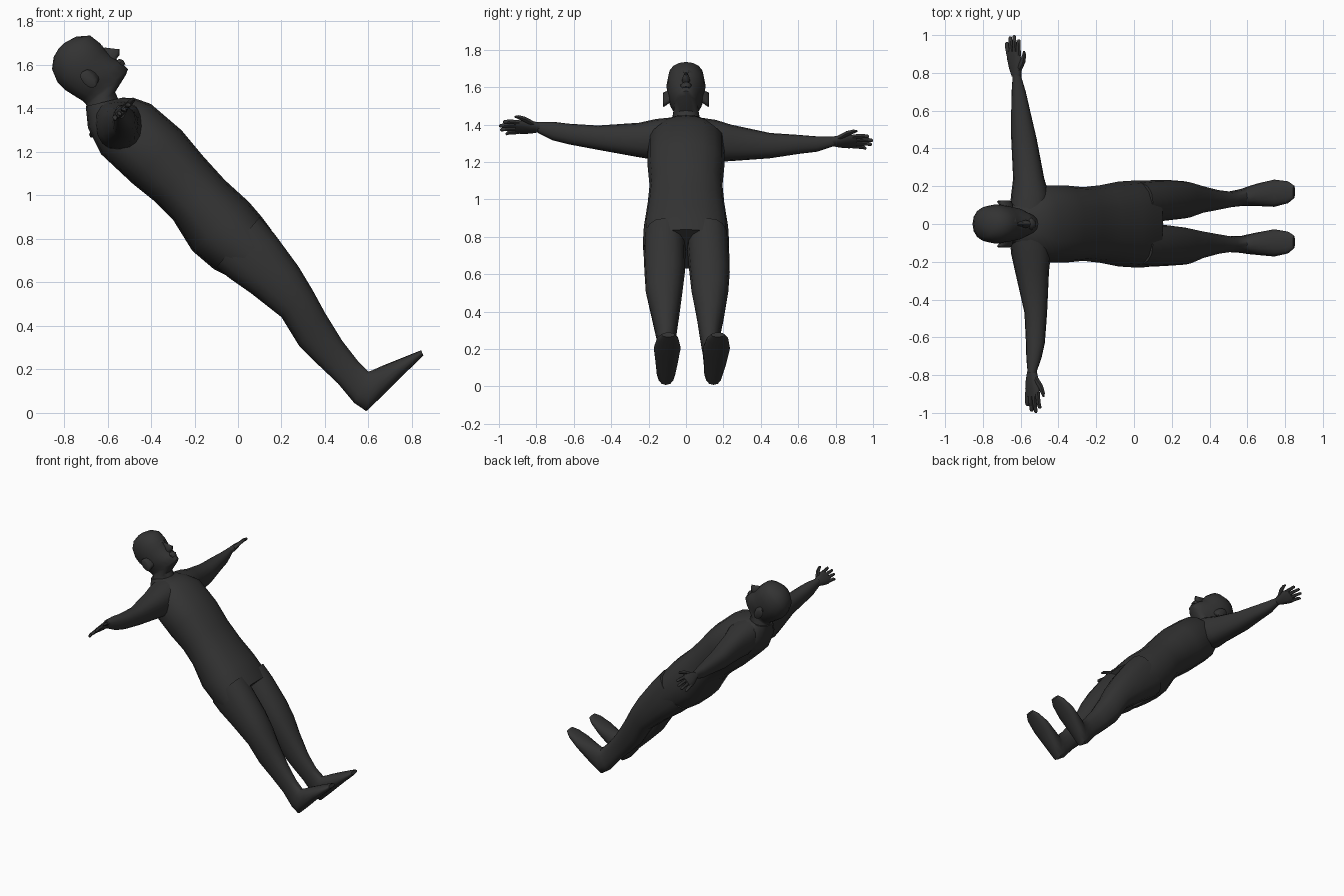
import bpy
import bmesh
import math
from mathutils import Vector

default_cube = bpy.data.objects.get("Cube")
if default_cube:
    bpy.data.objects.remove(default_cube)

# One dark colour for the whole figure
charcoal = bpy.data.materials.new("charcoal")
charcoal.use_nodes = True
charcoal.diffuse_color = (0.033, 0.033, 0.033, 1)
charcoal.node_tree.nodes["Principled BSDF"].inputs["Base Color"].default_value = charcoal.diffuse_color

# Directions of the leaning body
FORWARD = Vector((0.72, 0, 0.69))
UPWARD = Vector((-0.69, 0, 0.72))


def loft(name, rings, sides=16, power=0.85, angle=50):
    """Skin a closed tube over rings given as (centre, half_axis_a, half_axis_b)."""
    mesh = bpy.data.meshes.new(name)
    bm = bmesh.new()
    loops = []
    for centre, half_a, half_b in rings:
        loop = []
        for step in range(sides):
            turn = math.tau * step / sides
            c, s = math.cos(turn), math.sin(turn)
            along_a = math.copysign(abs(c) ** power, c)
            along_b = math.copysign(abs(s) ** power, s)
            loop.append(bm.verts.new(centre + half_a * along_a + half_b * along_b))
        loops.append(loop)
    for lower, upper in zip(loops, loops[1:]):
        for i in range(sides):
            j = (i + 1) % sides
            bm.faces.new((lower[i], lower[j], upper[j], upper[i]))
    bm.faces.new(loops[0])
    bm.faces.new(loops[-1])
    bmesh.ops.recalc_face_normals(bm, faces=bm.faces[:])
    bm.to_mesh(mesh)
    bm.free()
    mesh.materials.append(charcoal)
    obj = bpy.data.objects.new(name, mesh)
    bpy.context.collection.objects.link(obj)
    bpy.ops.object.select_all(action="DESELECT")
    bpy.context.view_layer.objects.active = obj
    obj.select_set(True)
    bpy.ops.object.shade_smooth_by_angle(angle=math.radians(angle))
    return obj


def slice_ring(front_x, front_z, back_x, back_z, half_width, y=0):
    """Ring spanning a front and a back point in the side profile."""
    front = Vector((front_x, y, front_z))
    back = Vector((back_x, y, back_z))
    return (front + back) / 2, (front - back) / 2, Vector((0, half_width, 0))


def arm_ring(y, x_low, x_high, z_low, z_high):
    """Ring across an arm, from its extents in x and z."""
    centre = Vector(((x_low + x_high) / 2, y, (z_low + z_high) / 2))
    return centre, Vector(((x_high - x_low) / 2, 0, 0)), Vector((0, 0, (z_high - z_low) / 2))


# Torso from collar to crotch
torso_profile = [
    (-.53, 1.45, -.70, 1.41, .085),
    (-.47, 1.445, -.69, 1.31, .14),
    (-.40, 1.42, -.63, 1.19, .205),
    (-.26, 1.30, -.48, 1.05, .205),
    (-.16, 1.18, -.38, .97, .195),
    (-.06, 1.07, -.30, .89, .205),
    (.05, .97, -.21, .745, .225),
    (.11, .90, -.11, .66, .23),
    (.155, .84, -.05, .63, .23),
]
loft("torso", [slice_ring(*row) for row in torso_profile])

# Legs run on into the feet; the last two columns are the y centres of each side
leg_profile = [
    (.10, .90, -.10, .67, .11, .115, -.112),
    (.17, .82, -.04, .62, .112, .119, -.115),
    (.28, .67, .06, .55, .108, .126, -.114),
    (.34, .57, .20, .44, .098, .128, -.117),
    (.40, .46, .28, .31, .075, .13, -.11),
    (.48, .33, .37, .22, .055, .127, -.106),
    (.55, .24, .46, .135, .042, .13, -.107),
    (.60, .19, .535, .045, .045, .14, -.108),
    (.615, .195, .59, .008, .052, .147, -.107),
    (.66, .215, .65, .065, .06, .155, -.104),
    (.74, .247, .745, .16, .072, .163, -.10),
    (.81, .275, .82, .232, .058, .168, -.098),
    (.842, .288, .852, .265, .034, .17, -.095),
]
for side, column in (("left", 5), ("right", 6)):
    loft(side + "_leg", [slice_ring(*row[:5], row[column]) for row in leg_profile])

# Arms, each at its own height and swing
arm_profiles = {
    "left": [
        (.06, -.66, -.45, 1.24, 1.44),
        (.16, -.65, -.45, 1.20, 1.425),
        (.24, -.64, -.475, 1.205, 1.40),
        (.45, -.65, -.515, 1.22, 1.355),
        (.60, -.65, -.55, 1.243, 1.345),
        (.70, -.648, -.573, 1.255, 1.337),
        (.79, -.642, -.60, 1.285, 1.335),
    ],
    "right": [
        (-.06, -.66, -.44, 1.24, 1.44),
        (-.16, -.65, -.44, 1.21, 1.43),
        (-.25, -.63, -.45, 1.225, 1.41),
        (-.47, -.58, -.46, 1.265, 1.395),
        (-.63, -.572, -.472, 1.295, 1.405),
        (-.71, -.57, -.49, 1.315, 1.415),
        (-.79, -.563, -.518, 1.355, 1.415),
    ],
}
for side, rows in arm_profiles.items():
    loft(side + "_arm", [arm_ring(*row) for row in rows])


def build_hand(side, wrist, tip):
    """Palm, four fingers and a thumb pointing from wrist to tip."""
    reach = tip - wrist

    def place(along, across, lift=0):
        return wrist + reach * along + FORWARD * across + UPWARD * lift

    def section(along, across, wide, thick, lift=0):
        return place(along, across, lift), FORWARD * wide, UPWARD * thick

    loft(side + "_palm", [
        section(0, 0, .026, .022), section(.2, 0, .04, .022),
        section(.42, 0, .05, .018), section(.6, 0, .046, .013)], sides=10)
    for number, length in enumerate((.9, 1, .97, .84)):
        start = .036 - number * .024
        loft(f"{side}_finger_{number + 1}", [
            section(.5, start, .012, .012), section(.75, start * 1.15, .011, .011),
            section(length - .03, start * 1.25, .009, .009, -.006),
            section(length, start * 1.25, .004, .004, -.008)], sides=8)
    loft(side + "_thumb", [
        section(.15, .02, .018, .015), section(.35, .058, .015, .013),
        section(.52, .076, .011, .01), section(.62, .08, .004, .004)], sides=8)


build_hand("left", Vector((-.622, .78, 1.31)), Vector((-.65, 1, 1.31)))
build_hand("right", Vector((-.54, -.78, 1.385)), Vector((-.535, -1, 1.388)))

# Head and neck
head_profile = [
    (-.80, 1.70, -.825, 1.675, .02),
    (-.745, 1.73, -.848, 1.635, .068),
    (-.68, 1.735, -.855, 1.58, .095),
    (-.635, 1.70, -.83, 1.52, .104),
    (-.612, 1.672, -.795, 1.485, .102),
    (-.585, 1.64, -.74, 1.45, .094),
    (-.545, 1.618, -.715, 1.435, .085),
    (-.506, 1.58, -.70, 1.42, .066),
    (-.515, 1.555, -.695, 1.41, .066),
    (-.565, 1.475, -.692, 1.40, .073),
    (-.54, 1.42, -.69, 1.36, .08),
]
loft("head", [slice_ring(*row) for row in head_profile], power=.95)

# Nose, brow and lips
loft("nose", [
    slice_ring(-.612, 1.68, -.65, 1.64, .01),
    slice_ring(-.575, 1.675, -.62, 1.61, .014),
    slice_ring(-.546, 1.672, -.60, 1.60, .021),
    slice_ring(-.545, 1.645, -.59, 1.59, .016)], sides=8)
loft("lips", [
    slice_ring(-.548, 1.628, -.58, 1.60, .022),
    slice_ring(-.528, 1.622, -.57, 1.59, .032),
    slice_ring(-.518, 1.603, -.56, 1.58, .022)], sides=10)

# Brows and ears on both sides of the head
for side, sign in (("left", 1), ("right", -1)):
    loft(side + "_brow", [
        (Vector((x, sign * y, z)), FORWARD * .012, UPWARD * .01)
        for x, y, z in ((-.632, .012, 1.68), (-.64, .045, 1.668), (-.665, .08, 1.63))], sides=8)
    ear_centre = Vector((-.675, sign * .096, 1.545))
    outward = Vector((-.2, sign, -.2)).normalized()
    loft(side + "_ear", [
        (ear_centre + outward * out - FORWARD * out * .4, FORWARD * wide, UPWARD * tall)
        for out, wide, tall in ((-.02, .02, .034), (.012, .026, .044), (.024, .028, .046), (.029, .02, .036))],
        sides=12)
